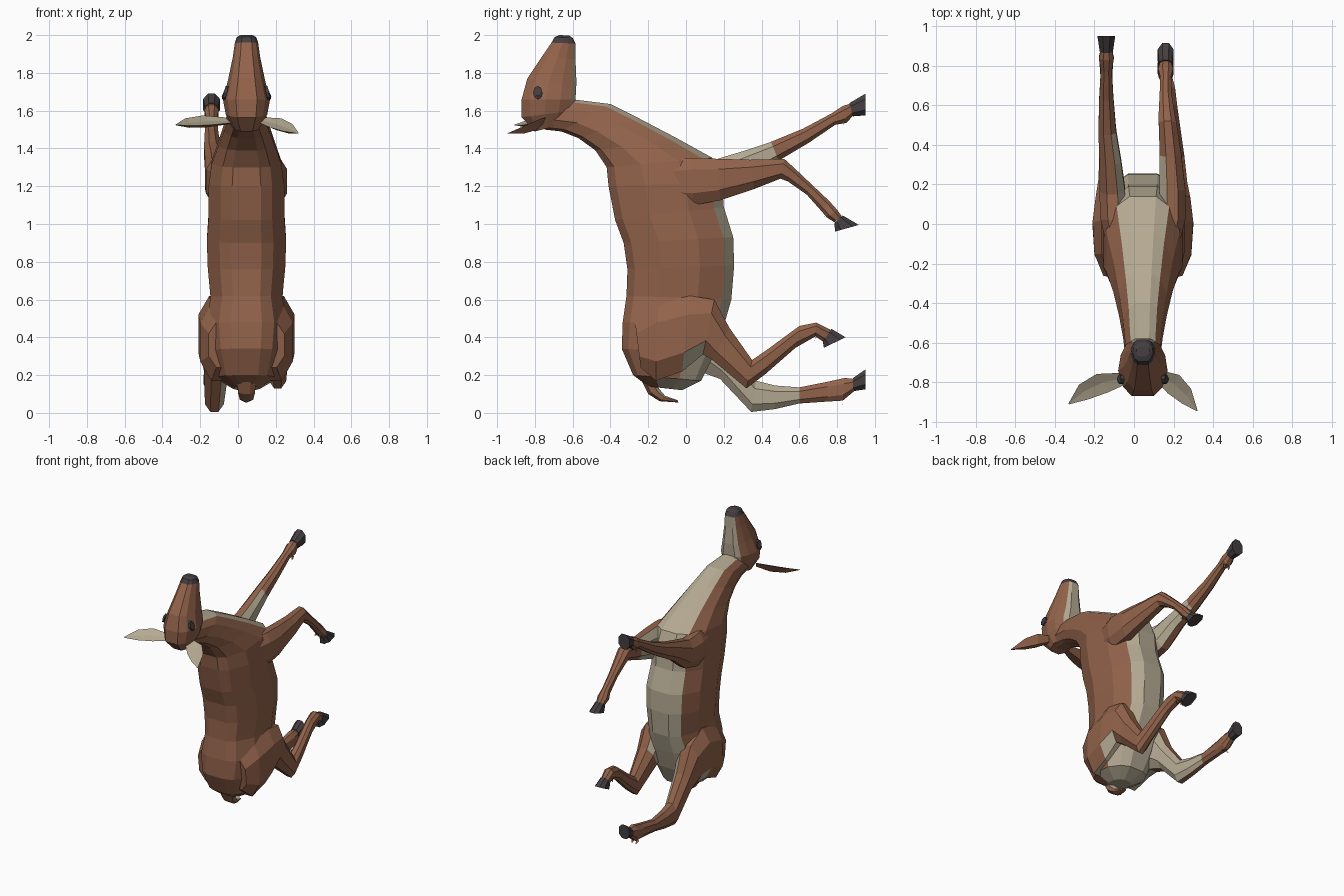
import bpy, bmesh, math
from mathutils import Vector

CX = 0.045  # body centre line


def material(name, rgb):
    m = bpy.data.materials.new(name)
    m.diffuse_color = (*rgb, 1)
    return m


MATS = [material("brown fur", (0.29, 0.125, 0.07)),
        material("cream fur", (0.46, 0.40, 0.29)),
        material("dark hoof", (0.06, 0.048, 0.052))]
BROWN, CREAM, DARK = 0, 1, 2

# half cross-sections: (position from first edge to second edge, width factor)
BODY = [(0, .38), (.07, .68), (.32, 1), (.68, 1), (.91, .72), (1, .36)]
HEAD = [(0, .45), (.16, .8), (.45, 1), (.72, .9), (.92, .68), (1, .4)]
LEG = [(0, .42), (.25, 1), (.75, 1), (1, .42)]


def finish(name, bm, rule):
    bmesh.ops.recalc_face_normals(bm, faces=bm.faces)
    bm.normal_update()
    for f in bm.faces:
        f.material_index = rule(f.calc_center_median(), f.normal)
    me = bpy.data.meshes.new(name)
    bm.to_mesh(me)
    bm.free()
    for m in MATS:
        me.materials.append(m)
    ob = bpy.data.objects.new(name, me)
    bpy.context.collection.objects.link(ob)
    return ob


def skin(bm, rings):
    """Join rings of points into a closed tube."""
    vs = [[bm.verts.new(p) for p in r] for r in rings]
    n = len(vs[0])
    for a, b in zip(vs, vs[1:]):
        for i in range(n):
            j = (i + 1) % n
            bm.faces.new((a[i], a[j], b[j], b[i]))
    bm.faces.new(vs[0])
    bm.faces.new(vs[-1])
    return vs


def loft(name, sections, half, rule, cream_from=None):
    """sections: y1, z1, y2, z2, half width, centre x."""
    rings = []
    for y1, z1, y2, z2, w, cx in sections:
        right = [(cx + w * k, y1 + (y2 - y1) * t, z1 + (z2 - z1) * t) for t, k in half]
        left = [(2 * cx - x, y, z) for x, y, z in reversed(right)]
        rings.append(right + left)
    bm = bmesh.new()
    vs = skin(bm, rings)
    under = set()
    if cream_from is not None:
        # faces on the underside strip
        m = len(half)
        keep = set(range(cream_from, 2 * m - cream_from))
        for r in vs:
            under |= {v for i, v in enumerate(r) if i in keep}
        cream = {f for f in bm.faces if all(v in under for v in f.verts)}
        centres = [f.calc_center_median().copy() for f in cream]
        base = rule
        rule = lambda c, n: CREAM if any((c - q).length < 1e-5 for q in centres) \
            and base(c, n) == BROWN else base(c, n)
    return finish(name, bm, rule)


def rump_patch(c, n):
    """Pale patch around the rear end."""
    return CREAM if -0.17 < c.y < 0.12 and c.z < 0.14 + 0.73 * (c.y + 0.2) else BROWN


# torso and neck
torso = [(-.20, .14, -.02, .12, .07), (-.28, .20, .08, .17, .16),
         (-.34, .34, .15, .31, .20), (-.335, .48, .20, .46, .215),
         (-.315, .62, .24, .60, .19), (-.31, .76, .255, .78, .205),
         (-.33, .90, .25, .93, .21), (-.375, 1.02, .20, 1.09, .20),
         (-.41, 1.20, .19, 1.22, .20), (-.42, 1.30, .14, 1.35, .185),
         (-.48, 1.39, -.05, 1.455, .15), (-.57, 1.455, -.25, 1.56, .12),
         (-.66, 1.49, -.40, 1.635, .10), (-.75, 1.50, -.60, 1.66, .085)]
loft("torso", [(*s, CX) for s in torso], BODY, rump_patch, 4)

# head with pale jaw and dark nose
head = [(-.80, 1.49, -.64, 1.53, .07), (-.87, 1.565, -.60, 1.60, .11),
        (-.87, 1.66, -.585, 1.66, .125), (-.84, 1.77, -.58, 1.75, .098),
        (-.76, 1.89, -.585, 1.87, .073), (-.712, 1.96, -.585, 1.955, .062),
        (-.695, 1.99, -.60, 1.985, .052), (-.67, 2.0, -.62, 1.998, .035)]
loft("head", [(*s, CX) for s in head], HEAD,
     lambda c, n: DARK if c.z > 1.962 else BROWN, 4)

# eyes
for s, side in ((1, "right"), (-1, "left")):
    bm = bmesh.new()
    rings = []
    for out, k in ((-.012, 1), (.004, 1), (.008, .5)):
        rings.append([(CX + s * (.115 + out - .25 * (.035 * math.sin(a))),
                       -.785 + .025 * k * math.cos(a),
                       1.695 + .036 * k * math.sin(a))
                      for a in [i * math.tau / 8 for i in range(8)]])
    skin(bm, rings)
    finish(side + "_eye", bm, lambda c, n: DARK)

# ears: leaf shape, pale inside facing up
ears = {"right": (1, [(.13, -.77, 1.55, .035), (.20, -.81, 1.535, .06),
                      (.265, -.87, 1.51, .048), (.32, -.945, 1.48, .003)]),
        "left": (-1, [(-.05, -.78, 1.55, .035), (-.16, -.805, 1.55, .06),
                      (-.255, -.85, 1.54, .048), (-.33, -.91, 1.525, .003)])}
for side, (s, path) in ears.items():
    wide = Vector((s * .5, .8, .42)).normalized()
    axis = (Vector(path[-1][:3]) - Vector(path[0][:3])).normalized()
    up = axis.cross(wide).normalized()
    up = up if up.z > 0 else -up
    rings = []
    for x, y, z, w in path:
        p = Vector((x, y, z))
        rings.append([p + wide * w, p - up * w * .1, p - wide * w, p - up * w * .7])
    bm = bmesh.new()
    skin(bm, rings)
    finish(side + "_ear", bm, lambda c, n, u=up: CREAM if n.dot(u) > .3 else BROWN)


def leg(name, s, sections, hoof, cream_to, rear, claw):
    """sections: y1, z1, y2, z2, half width, offset from the centre line."""
    def rule(c, n):
        if n.x * s < -.35 and c.y < cream_to:
            return CREAM
        return rump_patch(c, n) if rear else BROWN
    place = lambda rows: [(*r[:5], CX + s * r[5]) for r in rows]
    loft(name, place(sections), LEG, rule)
    loft(name + "_hoof", place(hoof), LEG, lambda c, n: DARK)
    # pair of small dew claws
    y, z, dy, dz, off = claw
    for i, k in enumerate((-.018, .018)):
        x = CX + s * off + k
        bm = bmesh.new()
        skin(bm, [[(x + r * a, y + dy * t + r * b * dz, z + dz * t - r * b * dy)
                   for a, b in ((1, 0), (0, 1), (-1, 0), (0, -1))]
                  for t, r in ((0, .014), (1, .004))])
        finish(f"{name}_dew_claw_{i + 1}", bm, lambda c, n: BROWN)


# front legs
leg("right_front_leg", 1,
    [(-.12, 1.33, -.12, 1.12, .05, .13), (.02, 1.35, .04, 1.10, .065, .15),
     (.17, 1.345, .18, 1.125, .065, .15), (.34, 1.34, .36, 1.185, .055, .14),
     (.52, 1.345, .50, 1.24, .045, .125), (.575, 1.295, .54, 1.225, .04, .12),
     (.67, 1.205, .64, 1.155, .03, .115), (.76, 1.12, .72, 1.065, .028, .115),
     (.80, 1.075, .745, 1.035, .038, .115), (.825, 1.04, .785, 1.01, .03, .115)],
    [(.83, 1.045, .785, 1.005, .033, .115), (.915, .995, .79, .96, .04, .115)],
    .42, False, (.755, 1.045, -.03, -.005, .115))
leg("left_front_leg", -1,
    [(-.12, 1.33, -.12, 1.12, .05, .13), (.02, 1.35, .04, 1.10, .065, .15),
     (.15, 1.34, .20, 1.14, .065, .155), (.30, 1.385, .34, 1.25, .055, .165),
     (.45, 1.435, .49, 1.335, .045, .18), (.62, 1.505, .65, 1.43, .036, .185),
     (.77, 1.585, .79, 1.525, .028, .185), (.83, 1.625, .85, 1.535, .038, .185),
     (.865, 1.635, .885, 1.575, .03, .185)],
    [(.865, 1.64, .885, 1.57, .033, .185), (.95, 1.69, .95, 1.575, .045, .185)],
    .47, False, (.835, 1.54, -.005, -.028, .185))

# hind legs with haunches
haunch = [(-.27, .48, -.24, .24, .07, .13), (-.15, .58, -.16, .17, .10, .145),
          (.02, .62, -.02, .22, .10, .155)]
leg("right_hind_leg", 1,
    haunch + [(.15, .60, .09, .31, .085, .155), (.23, .45, .14, .28, .07, .155),
              (.35, .28, .32, .13, .045, .165), (.43, .335, .42, .205, .038, .16),
              (.60, .46, .58, .345, .034, .14), (.69, .478, .685, .405, .038, .125),
              (.765, .44, .73, .375, .03, .115)],
    [(.77, .445, .725, .375, .033, .115), (.845, .40, .73, .345, .04, .115)],
    .25, True, (.69, .41, -.01, -.03, .12))
leg("left_hind_leg", -1,
    haunch + [(.15, .53, .07, .22, .085, .155), (.24, .34, .18, .18, .065, .16),
              (.37, .17, .345, .005, .05, .17), (.47, .145, .47, .02, .042, .175),
              (.60, .135, .60, .05, .034, .185), (.75, .165, .75, .06, .03, .185),
              (.84, .185, .83, .065, .036, .185), (.89, .18, .89, .115, .03, .185)],
    [(.885, .185, .885, .115, .033, .185), (.95, .23, .95, .125, .042, .185)],
    .60, True, (.81, .065, .02, -.022, .185))

# tail, pale on the upper side
loft("tail", [(-.25, .20, -.17, .17, .05, CX), (-.20, .10, -.14, .125, .045, CX),
              (-.14, .062, -.11, .09, .035, CX), (-.04, .055, -.045, .068, .01, CX)],
     LEG, lambda c, n: CREAM if n.z > .4 else BROWN)
